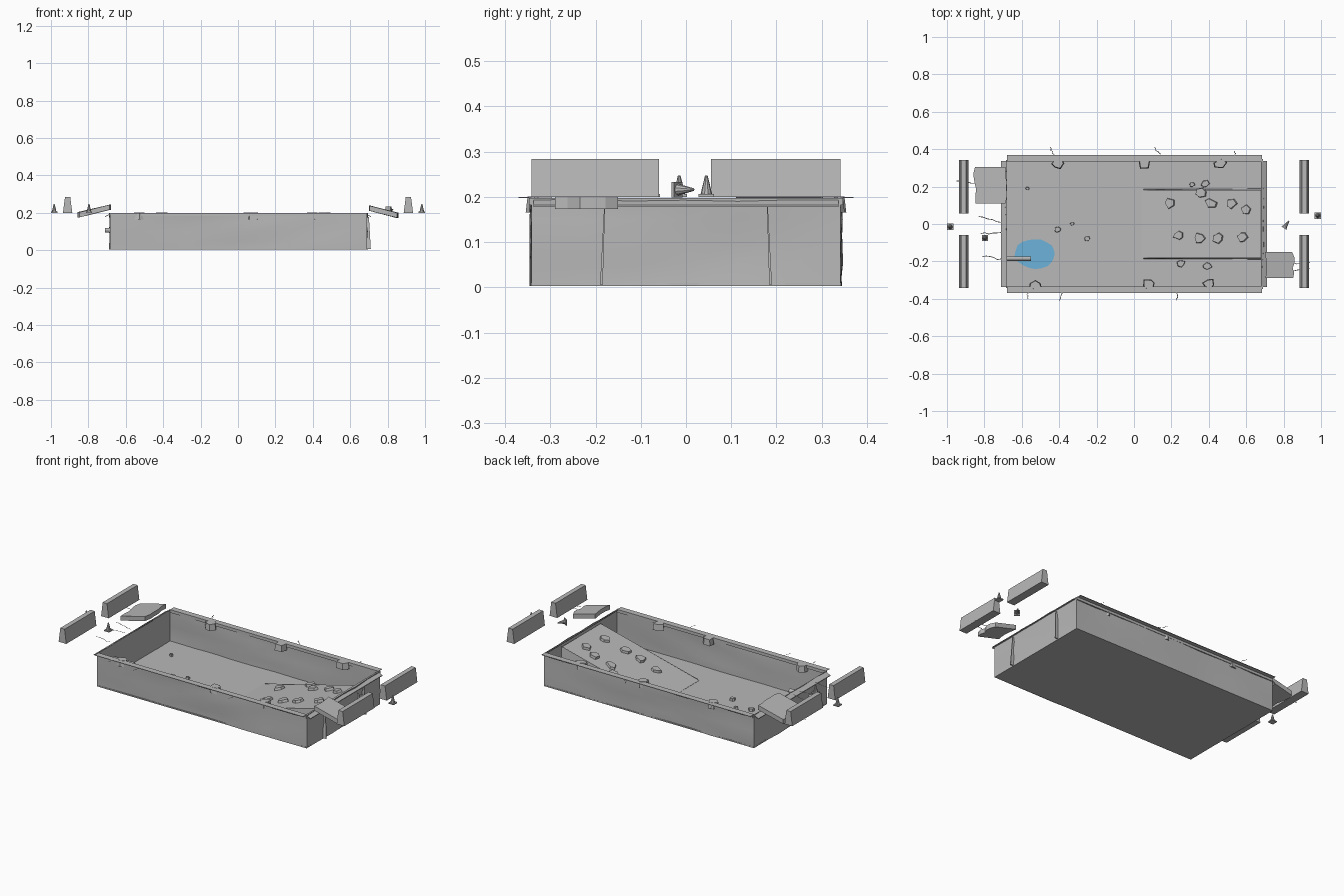
import bpy, bmesh, math, random
from mathutils import Vector, Matrix

if "Cube" in bpy.data.objects:
    bpy.data.objects.remove(bpy.data.objects["Cube"])

random.seed(4)

def material(name, rgb):
    m = bpy.data.materials.new(name)
    m.diffuse_color = (*rgb, 1)
    m.use_nodes = True
    m.node_tree.nodes["Principled BSDF"].inputs["Base Color"].default_value = m.diffuse_color
    return m

GREY = material("concrete_grey", (0.48, 0.48, 0.48))
BLUE = material("water_blue", (0.15, 0.45, 0.70))

def add(name, verts, faces, mat=GREY, smooth=False):
    me = bpy.data.meshes.new(name)
    me.from_pydata([tuple(v) for v in verts], [], faces)
    me.materials.append(mat)
    bm = bmesh.new()
    bm.from_mesh(me)
    bmesh.ops.recalc_face_normals(bm, faces=bm.faces)
    bm.to_mesh(me)
    bm.free()
    for p in me.polygons:
        p.use_smooth = smooth
    ob = bpy.data.objects.new(name, me)
    bpy.context.collection.objects.link(ob)
    return ob

def prism(name, bottom, top, mat=GREY):
    n = len(bottom)
    faces = [list(range(n))[::-1], list(range(n, 2 * n))]
    faces += [[i, (i + 1) % n, n + (i + 1) % n, n + i] for i in range(n)]
    return add(name, list(bottom) + list(top), faces, mat)

def box(name, x0, x1, y0, y1, z0, z1, mat=GREY):
    c = [(x0, y0), (x1, y0), (x1, y1), (x0, y1)]
    return prism(name, [(x, y, z0) for x, y in c], [(x, y, z1) for x, y in c], mat)

def rough_wall(name, a, b, z0, z1, normal, nu=10, nv=4, amp=0.005):
    """Upright sheet from a to b with a softly buckled surface."""
    a, b, nrm = Vector((*a, 0)), Vector((*b, 0)), Vector((*normal, 0))
    verts, faces = [], []
    for j in range(nv + 1):
        for i in range(nu + 1):
            p = a.lerp(b, i / nu) + Vector((0, 0, z0 + (z1 - z0) * j / nv))
            if 0 < i < nu:
                p += nrm * random.uniform(-amp, amp)
            verts.append(p)
    w = nu + 1
    for j in range(nv):
        for i in range(nu):
            k = j * w + i
            faces.append((k, k + 1, k + w + 1, k + w))
    ob = add(name, verts, faces, GREY, True)
    # face outwards
    if sum((p.normal for p in ob.data.polygons), Vector()).dot(nrm) < 0:
        ob.data.flip_normals()

# pit floor and four buckled walls
FLOOR = 0.01
box("pit_floor", -0.685, 0.69, -0.343, 0.343, 0.003, FLOOR)
for s, n in ((-1, "front"), (1, "back")):
    rough_wall(n + "_wall", (-0.685, s * 0.342), (0.69, s * 0.342), 0.003, 0.198, (0, s))
    box(n + "_rim", -0.68, 0.69, *sorted((s * 0.335, s * 0.347)), 0.182, 0.198)
    box(n + "_road_edge", -0.68, 0.685, *sorted((s * 0.335, s * 0.37)), 0.197, 0.2)
rough_wall("left_wall", (-0.685, -0.342), (-0.685, 0.342), 0.003, 0.198, (-1, 0), 6)
rough_wall("right_wall", (0.69, -0.342), (0.69, 0.342), 0.003, 0.198, (1, 0), 6)
for s, n in ((-1, "left"), (1, "right")):
    x0, x1 = s * 0.68, s * 0.71
    y = 0.337
    prism(n + "_road_edge",
          [(x0, -y, 0.194), (x1, -y, 0.178), (x1, y, 0.178), (x0, y, 0.194)],
          [(x0, -y, 0.198), (x1, -y, 0.182), (x1, y, 0.182), (x0, y, 0.198)])

# collapsed road slab forming a ramp, with leaning side sheets through the end wall
def ramp_z(x):
    return FLOOR + 0.165 * max(0, (x - 0.04) / 0.645)

prism("ramp",
      [(0.04, -0.18, 0.006), (0.685, -0.18, 0.006), (0.685, 0.18, 0.006), (0.04, 0.18, 0.006)],
      [(0.04, -0.18, FLOOR + 0.001), (0.685, -0.18, 0.175),
       (0.685, 0.18, 0.175), (0.04, 0.18, FLOOR + 0.001)])
for s, n in ((-1, "front"), (1, "back")):
    prism(n + "_ramp_side",
          [(0.05, s * 0.190, 0.006), (0.71, s * 0.190, 0.006), (0.70, s * 0.181, 0.178), (0.05, s * 0.181, 0.016)],
          [(0.05, s * 0.184, 0.006), (0.71, s * 0.184, 0.006), (0.70, s * 0.179, 0.178), (0.05, s * 0.179, 0.016)])

# broken rubble chunks
def chunk(name, x, y, z, r, h, tilt=0.0):
    n = random.choice((5, 6))
    turn = random.uniform(0, 6.28)
    rot = Matrix.Rotation(-tilt, 3, 'Y')
    ring = []
    for i in range(n):
        a = turn + 6.283 * (i + random.uniform(-0.2, 0.2)) / n
        q = r * random.uniform(0.75, 1.1)
        ring.append((q * math.cos(a), q * 0.85 * math.sin(a)))
    c = Vector((x, y, z))
    prism(name, [c + rot @ Vector((u, v, -h / 2)) for u, v in ring],
          [c + rot @ Vector((u * 0.85, v * 0.85, h / 2)) for u, v in ring])

SLOPE = math.atan(0.165 / 0.645)
for x, y in ((0.19, 0.11), (0.41, 0.11), (0.52, 0.11), (0.60, 0.075), (0.24, -0.06),
             (0.35, -0.075), (0.45, -0.075), (0.58, -0.07), (0.36, 0.165)):
    chunk("ramp_rubble", x, y, ramp_z(x) + 0.004, 0.036, 0.02, SLOPE)
for x, y, r in ((-0.41, -0.03, 0.02), (-0.33, 0, 0.013), (-0.25, -0.08, 0.018), (-0.57, 0.19, 0.012),
                (0.25, -0.21, 0.026), (0.39, -0.225, 0.03), (0.38, 0.215, 0.026), (0.31, 0.21, 0.018)):
    chunk("floor_rubble", x, y, FLOOR + 0.004, r, 0.022)
for x, y in ((-0.41, 0.325), (0.055, 0.325), (0.46, 0.32), (-0.53, -0.325), (0.08, -0.32), (0.40, -0.32)):
    chunk("wall_rubble", x, y, 0.183, 0.038, 0.036)

# lifted pavement slabs at both ends
def pavement(name, x_in, z_in, x_out, z_out, y0, y1):
    n, top = 5, []
    for i in range(n + 1):
        top.append((x_in + random.uniform(-0.008, 0.008), y0 + (y1 - y0) * i / n, z_in))
    for i in range(n, -1, -1):
        top.append((x_out + random.uniform(-0.008, 0.008), y0 + (y1 - y0) * i / n, z_out))
    prism(name, [(x, y, z - 0.027) for x, y, z in top], top)

pavement("left_pavement_slab", -0.685, 0.243, -0.852, 0.203, 0.11, 0.305)
pavement("right_pavement_slab", 0.705, 0.238, 0.852, 0.2, -0.29, -0.15)

# road barriers with sloped sides
for sx in (-1, 1):
    for y0, y1 in ((0.055, 0.342), (-0.342, -0.06)):
        prof = [(-0.025, 0.2), (0.025, 0.2), (0.023, 0.215), (0.014, 0.284), (-0.014, 0.284), (-0.023, 0.215)]
        prism("road_barrier", [(sx * 0.911 + x, y0, z) for x, z in prof],
              [(sx * 0.911 + x, y1, z) for x, z in prof])

# traffic cones, one tipped over
def cone(x, y, tipped=False):
    bm = bmesh.new()
    bmesh.ops.create_cube(bm, size=1, matrix=Matrix.Translation((0, 0, 0.003)) @ Matrix.Diagonal((0.034, 0.034, 0.006, 1)))
    bmesh.ops.create_cone(bm, cap_ends=True, segments=10, radius1=0.013, radius2=0.003, depth=0.042,
                          matrix=Matrix.Translation((0, 0, 0.026)))
    m = Matrix.Translation((x, y, 0.2))
    if tipped:
        m = (Matrix.Translation((x - 0.008, y - 0.022, 0.216)) @ Matrix.Rotation(-0.6, 4, 'Z')
             @ Matrix.Rotation(-math.pi / 2, 4, 'X'))
    bmesh.ops.transform(bm, matrix=m, verts=bm.verts)
    me = bpy.data.meshes.new("traffic_cone")
    bm.to_mesh(me)
    bm.free()
    me.materials.append(GREY)
    bpy.context.collection.objects.link(bpy.data.objects.new("traffic_cone", me))

cone(-0.983, -0.015)
cone(-0.797, -0.075)
cone(0.983, 0.045)
cone(0.81, 0, True)

# thin cracks running away from the pit
def crack(a, b, z=0.2):
    a, b = Vector((*a, z)), Vector((*b, z))
    d = (b - a).normalized()
    side = Vector((-d.y, d.x, 0))
    n = 5
    mid = [a.lerp(b, i / n) + side * random.uniform(-0.005, 0.005) for i in range(n + 1)]
    verts = [m + side * 0.002 for m in mid] + [m - side * 0.002 for m in mid]
    add("ground_crack", verts, [(i, i + 1, n + 2 + i, n + 1 + i) for i in range(n)])

for a, b in (((-0.71, 0.01), (-0.83, 0.04)), ((-0.71, -0.05), (-0.82, -0.05)), ((-0.71, -0.19), (-0.81, -0.17)),
             ((-0.85, 0.22), (-0.95, 0.23)), ((0.85, -0.21), (0.94, -0.21)), ((0.85, -0.25), (0.94, -0.24)),
             ((-0.43, 0.37), (-0.45, 0.41)), ((0.14, 0.37), (0.11, 0.41)), ((0.54, 0.37), (0.54, 0.39)),
             ((-0.57, -0.37), (-0.57, -0.4)), ((-0.38, -0.37), (-0.4, -0.41)), ((0.23, -0.37), (0.23, -0.41))):
    crack(a, b)

# leaking pipe and its puddle
bm = bmesh.new()
bmesh.ops.create_cone(bm, cap_ends=True, segments=12, radius1=0.012, radius2=0.012, depth=0.16,
                      matrix=Matrix.Translation((-0.63, -0.185, 0.107)) @ Matrix.Rotation(math.pi / 2, 4, 'Y'))
me = bpy.data.meshes.new("broken_pipe")
bm.to_mesh(me)
bm.free()
me.materials.append(GREY)
bpy.context.collection.objects.link(bpy.data.objects.new("broken_pipe", me))
pool = []
for i in range(20):
    a = math.tau * i / 20
    r = random.uniform(0.95, 1.03)
    pool.append((-0.53 + 0.11 * r * math.cos(a), -0.16 + 0.08 * r * math.sin(a)))
prism("water_puddle", [(x, y, FLOOR) for x, y in pool], [(x, y, FLOOR + 0.004) for x, y in pool], BLUE)
